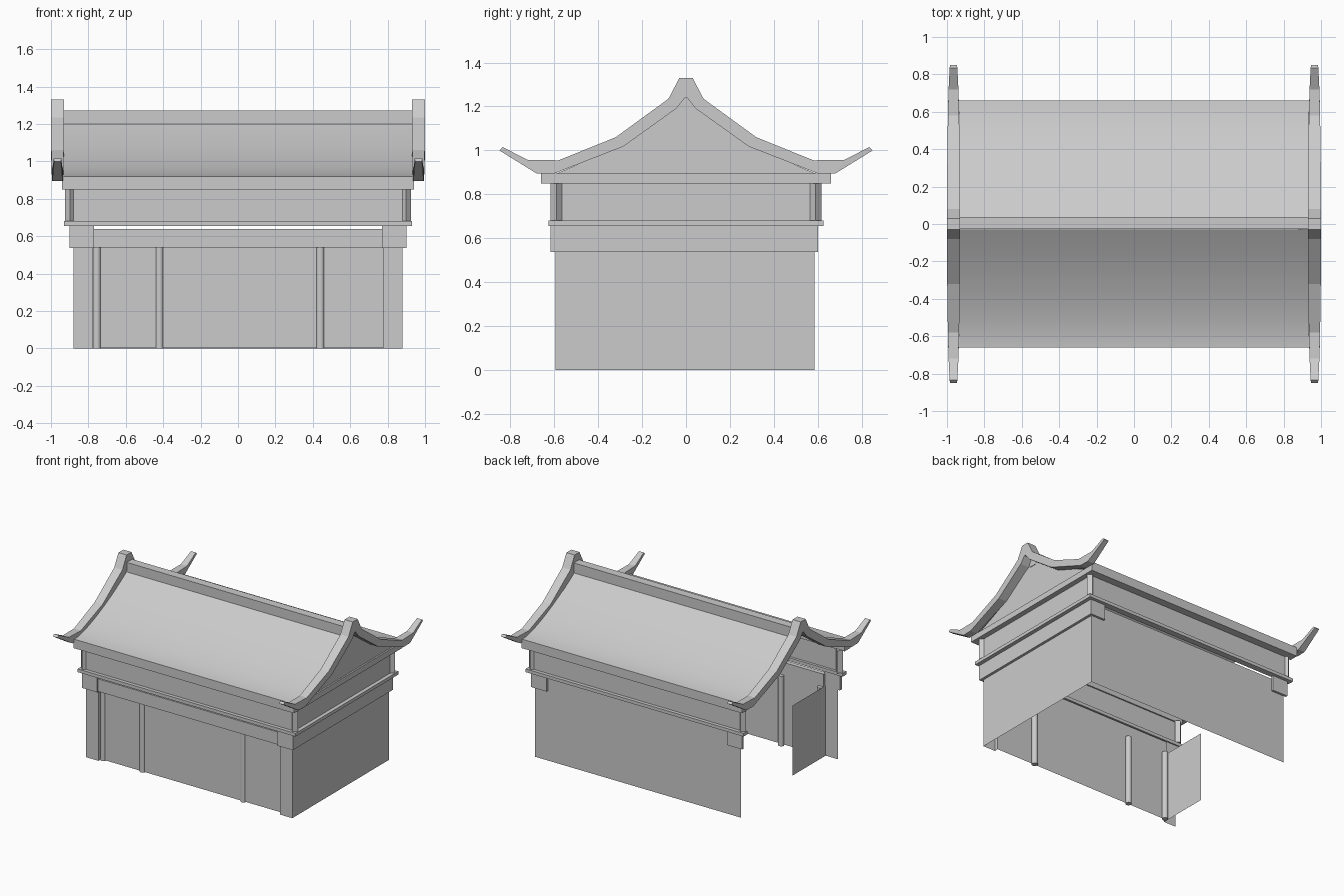
import bpy, bmesh, math

if "Cube" in bpy.data.objects:
    bpy.data.objects.remove(bpy.data.objects["Cube"], do_unlink=True)

plaster = bpy.data.materials.new("light_grey")
plaster.use_nodes = True
GREY = (0.6, 0.6, 0.6, 1)
plaster.diffuse_color = GREY
plaster.node_tree.nodes["Principled BSDF"].inputs["Base Color"].default_value = GREY


def finish(name, bm, smooth=False):
    mesh = bpy.data.meshes.new(name)
    bm.to_mesh(mesh)
    bm.free()
    mesh.materials.append(plaster)
    obj = bpy.data.objects.new(name, mesh)
    bpy.context.collection.objects.link(obj)
    if smooth:
        for poly in mesh.polygons:
            poly.use_smooth = True
    return obj


def box(name, xs, ys, zs):
    bm = bmesh.new()
    bmesh.ops.create_cube(bm, size=1)
    for v in bm.verts:
        for axis, (low, high) in enumerate((xs, ys, zs)):
            v.co[axis] = high if v.co[axis] > 0 else low
    return finish(name, bm)


def sheet(name, path, zs):
    """Upright open wall following a plan path."""
    bm = bmesh.new()
    rows = [[bm.verts.new((x, y, z)) for x, y in path] for z in zs]
    for i in range(len(path) - 1):
        bm.faces.new((rows[0][i], rows[0][i + 1], rows[1][i + 1], rows[1][i]))
    return finish(name, bm)


def post(name, x, y, radius, sides, zs, smooth=False):
    bm = bmesh.new()
    bmesh.ops.create_cone(bm, cap_ends=True, segments=sides, radius1=radius,
                          radius2=radius, depth=zs[1] - zs[0])
    bmesh.ops.translate(bm, verts=bm.verts, vec=(x, y, sum(zs) / 2))
    obj = finish(name, bm)
    if smooth:
        for poly in obj.data.polygons:
            poly.use_smooth = abs(poly.normal.z) < 0.5
    return obj


# Lower walls: the -x end stays open
BASE = (0, 0.637)
sheet("front_wall", [(-0.775, -0.57), (0.775, -0.57)], (0.005, 0.6))
sheet("back_wall", [(0.88, 0.585), (-0.88, 0.585)], BASE)
sheet("left_wall", [(0.88, -0.595), (0.88, 0.585)], BASE)
sheet("inner_partition", [(-0.775, -0.19), (-0.775, -0.57)], (0, 0.54))
for name, s in (("left", 1), ("right", -1)):
    sheet(name + "_front_pier", [(s * 0.88, -0.595), (s * 0.775, -0.595), (s * 0.775, -0.57)], (0, 0.6))
for i, x in enumerate((-0.755, -0.42, 0.44)):
    post(f"front_round_post_{i}", x, -0.56, 0.022, 16, (0, 0.54), True)

# Beam, corner brackets and side band
box("front_beam", (-0.775, 0.775), (-0.605, -0.57), (0.54, 0.637))
BAND = (0.538, 0.655)
for side, s in (("left", 1), ("right", -1)):
    xs = sorted((s * 0.77, s * 0.9))
    box(side + "_front_bracket", xs, (-0.618, -0.59), BAND)
    box(side + "_back_bracket", xs, (0.585, 0.602), BAND)
box("left_band", (0.88, 0.9), (-0.618, 0.602), BAND)

# Ledge, upper walls and eaves
LEDGE, UPPER, EAVE = (0.655, 0.68), (0.68, 0.853), (0.85, 0.92)
for side, s in (("front", -1), ("back", 1)):
    box(side + "_ledge", (-0.93, 0.93), sorted((s * 0.58, s * 0.627)), LEDGE)
    sheet(side + "_upper_wall", [(-0.9, s * 0.6), (0.9, s * 0.6)], UPPER)
    box(side + "_eave", (-0.94, 0.94), sorted((s * 0.59, s * 0.66)), EAVE)
    for end, x in (("left", 0.897), ("right", -0.897)):
        post(f"{side}_{end}_corner_post", x, s * 0.59, 0.028, 4, UPPER)
box("left_ledge", (0.88, 0.93), (-0.627, 0.622), LEDGE)
sheet("left_upper_wall", [(0.9, -0.59), (0.9, 0.59)], UPPER)
box("left_eave", (0.89, 0.94), (-0.66, 0.66), (0.85, 0.895))

# Curved roof slopes
for side, s in (("front", -1), ("back", 1)):
    bm = bmesh.new()
    steps, last = 14, None
    for i in range(steps + 1):
        t = i / steps
        y, z = 0.03 + 0.63 * t, 0.92 + 0.28 * (1 - t) ** 1.5
        row = [bm.verts.new((x, s * y, z)) for x in (-0.932, 0.932)]
        if last:
            ring = (last[0], last[1], row[1], row[0])
            bm.faces.new(ring if s > 0 else ring[::-1])
        last = row
    bm.normal_update()
    for f in bm.faces:
        if f.normal.z < 0:
            f.normal_flip()
    finish(side + "_roof_slope", bm, True)
box("ridge_beam", (-0.932, 0.932), (-0.027, 0.038), (1.18, 1.272))

# Upswept gable boards, narrowing toward their tips
TOP = [(0.03, 1.33), (0.08, 1.235), (0.32, 1.06), (0.58, 0.955), (0.72, 0.957), (0.835, 1.015)]
LOW = [(0.005, 1.24), (0.045, 1.19), (0.285, 1.018), (0.6, 0.895), (0.68, 0.895), (0.85, 1.0)]
pairs = list(zip(TOP, LOW))
stations = [((-a[0], a[1]), (-b[0], b[1])) for a, b in reversed(pairs)] + pairs
for side, s in (("left", 1), ("right", -1)):
    bm = bmesh.new()
    rings = []
    for top, low in stations:
        ring = []
        for (y, z), order in ((top, (-1, 1)), (low, (1, -1))):
            half = 0.016 + 0.019 * math.sqrt(max(0, 1 - (y / 0.86) ** 2))
            ring += [bm.verts.new((s * 0.965 + k * half, y, z)) for k in order]
        rings.append(ring)
    for a, b in zip(rings, rings[1:]):
        for i in range(4):
            j = (i + 1) % 4
            bm.faces.new((a[i], a[j], b[j], b[i]))
    bm.faces.new(rings[0])
    bm.faces.new(rings[-1])
    bmesh.ops.recalc_face_normals(bm, faces=bm.faces)
    finish(side + "_gable_board", bm)

# Gable infill on the closed end
outline = [(0.6, 0.89), (0.3, 1.02), (0.05, 1.2)]
bm = bmesh.new()
pts = [(-0.62, 0.853), (0.62, 0.853)] + outline + [(0, 1.26)] + [(-y, z) for y, z in reversed(outline)]
bm.faces.new([bm.verts.new((0.928, y, z)) for y, z in pts])
finish("left_gable", bm)
